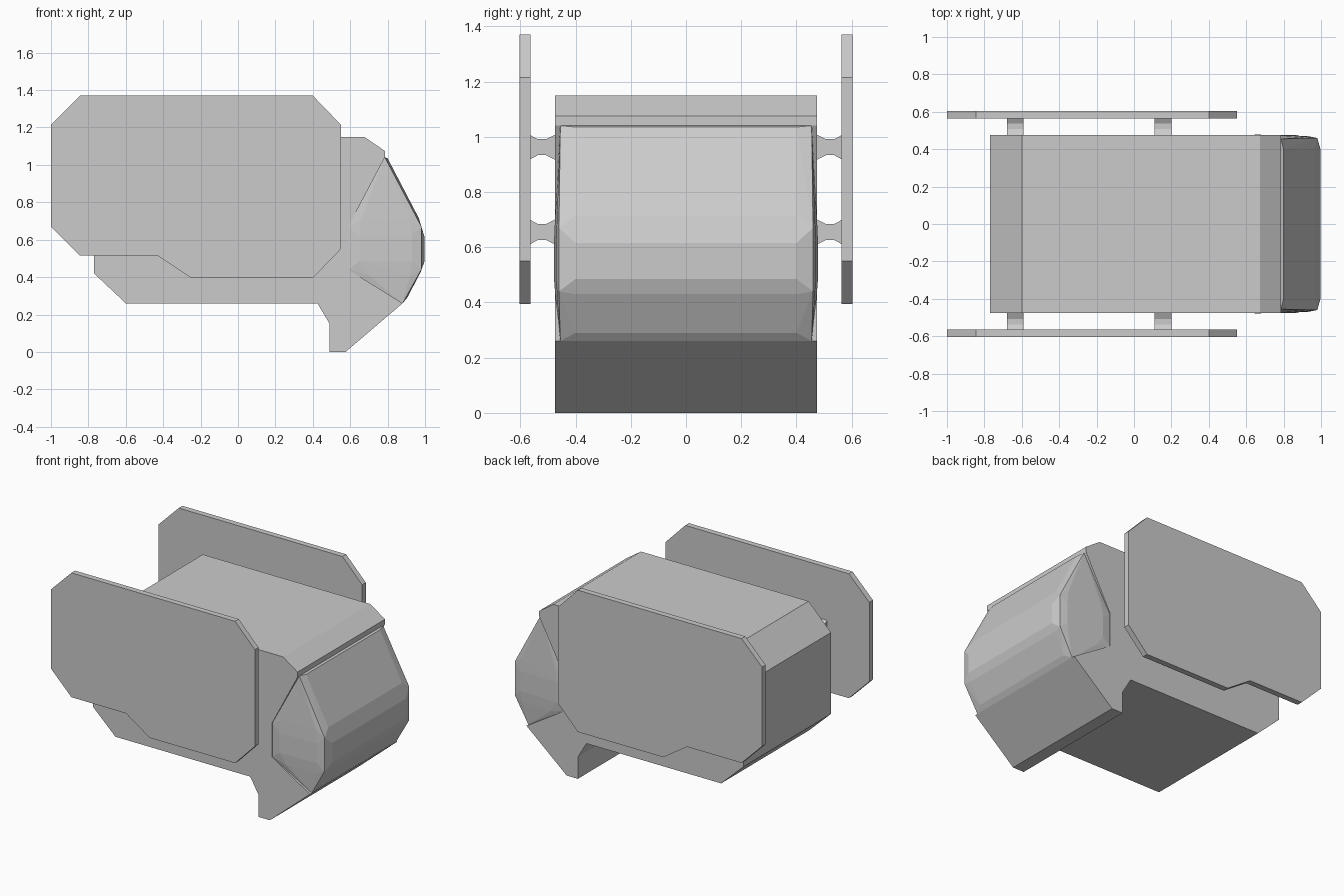
import bpy, bmesh
from mathutils import Vector

if "Cube" in bpy.data.objects:
    bpy.data.objects.remove(bpy.data.objects["Cube"])


def finish(name, bm):
    bmesh.ops.recalc_face_normals(bm, faces=bm.faces[:])
    me = bpy.data.meshes.new(name)
    bm.to_mesh(me)
    bm.free()
    ob = bpy.data.objects.new(name, me)
    bpy.context.collection.objects.link(ob)
    return ob


def extrude(name, profile, a, b, axis):
    """Extrude a profile: (x, z) along y, or (y, z) along x."""
    def place(u, w, d):
        return (u, d, w) if axis == 'Y' else (d, u, w)
    bm = bmesh.new()
    face = bm.faces.new([bm.verts.new(place(u, w, a)) for u, w in profile])
    res = bmesh.ops.extrude_face_region(bm, geom=[face], use_keep_orig=True)
    verts = [g for g in res['geom'] if isinstance(g, bmesh.types.BMVert)]
    bmesh.ops.translate(bm, verts=verts, vec=Vector(place(0, 0, b - a)))
    return finish(name, bm)


# Cabin shell with a notch at the nose for the canopy and a chin fin below
shell = [(-0.77, 0.42), (-0.77, 0.98), (-0.60, 1.15), (0.675, 1.15),
         (0.785, 1.075), (0.785, 1.04), (0.59, 0.67), (0.59, 0.44),
         (0.88, 0.26), (0.575, 0.0), (0.49, 0.0), (0.49, 0.15),
         (0.425, 0.26), (-0.60, 0.26)]
extrude("cabin_shell", shell, -0.475, 0.475, 'Y')

# Faceted canopy: corner rim, bulged front panes, bulged side panes
half = [(0.785, 1.04, 0.455), (0.98, 0.67, 0.46), (0.98, 0.44, 0.46),
        (0.88, 0.26, 0.455), (0.59, 0.67, 0.47), (0.59, 0.44, 0.47),
        (0.80, 1.035, 0.40), (0.967, 0.715, 0.40), (0.997, 0.615, 0.40),
        (0.997, 0.485, 0.40), (0.978, 0.43, 0.40), (0.905, 0.29, 0.40),
        (0.66, 0.71, 0.474), (0.92, 0.71, 0.467), (0.65, 0.62, 0.478),
        (0.93, 0.62, 0.47), (0.65, 0.485, 0.478), (0.93, 0.485, 0.47),
        (0.70, 0.41, 0.472), (0.92, 0.41, 0.466)]
bm = bmesh.new()
for x, z, y in half:
    for s in (-1, 1):
        bm.verts.new((x, s * y, z))
hull = bmesh.ops.convex_hull(bm, input=bm.verts[:])
loose = [v for v in bm.verts if not v.link_faces]
bmesh.ops.delete(bm, geom=loose, context='VERTS')
finish("canopy", bm)

# Side armour plates and their waisted mounting struts
plate = [(-1.0, 0.67), (-1.0, 1.215), (-0.845, 1.37), (0.40, 1.37),
         (0.55, 1.215), (0.55, 0.55), (0.40, 0.395), (-0.25, 0.395),
         (-0.43, 0.515), (-0.845, 0.515)]
waist = [(0.47, 0.047), (0.507, 0.029), (0.537, 0.029), (0.566, 0.045)]
for s, side in ((-1, "right"), (1, "left")):
    extrude(f"{side}_side_plate", plate, s * 0.563, s * 0.603, 'Y')
    for x in (-0.635, 0.155):
        for z in (0.962, 0.655):
            prof = [(s * y, z + h) for y, h in waist]
            prof += [(s * y, z - h) for y, h in reversed(waist)]
            extrude(f"{side}_strut", prof, x - 0.045, x + 0.045, 'X')
